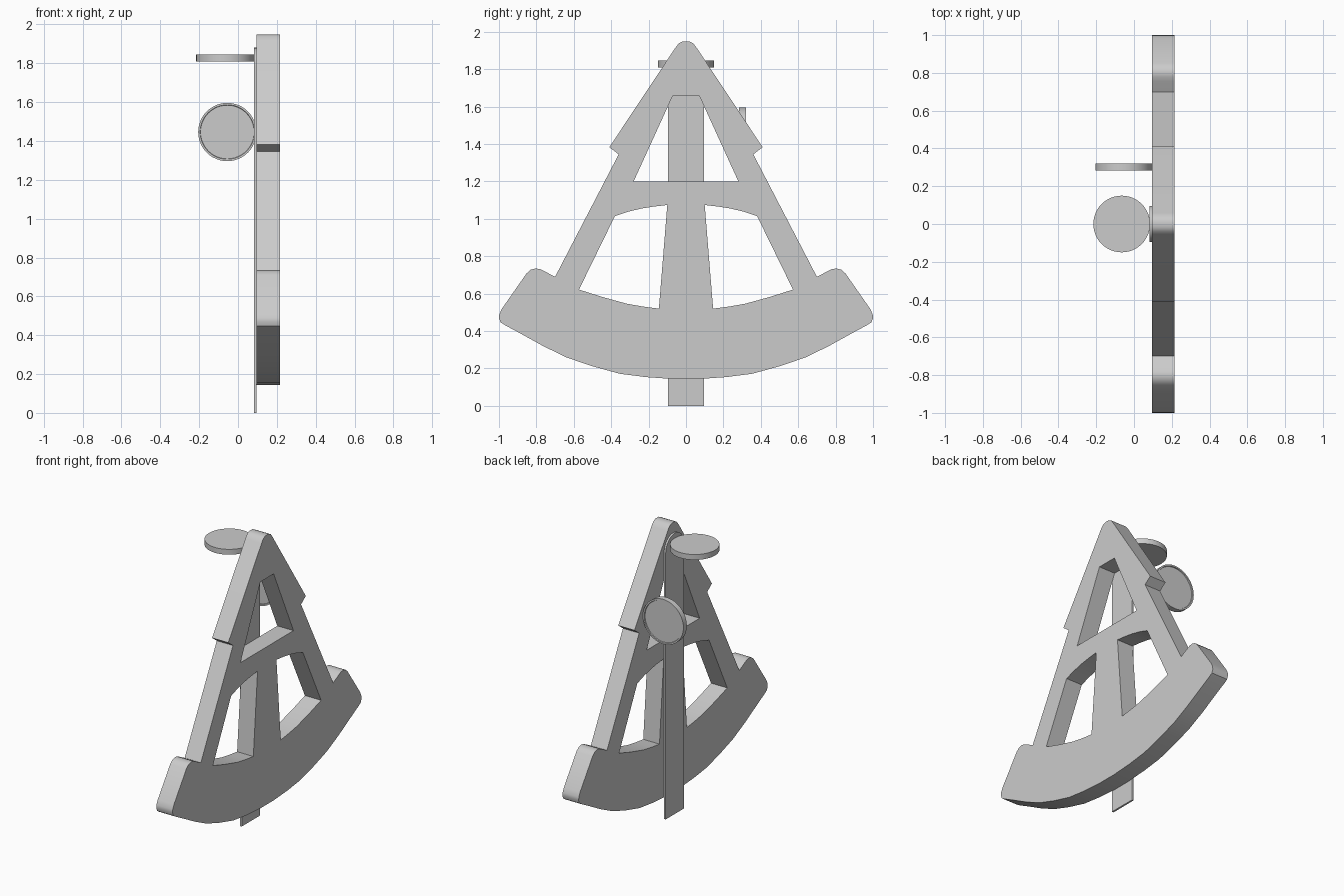
import bpy, bmesh, math
from mathutils import Matrix

if "Cube" in bpy.data.objects:
    bpy.data.objects.remove(bpy.data.objects["Cube"])

# Maps a flat drawing (u, v, depth) to world (y, z, x)
SIDE = Matrix(((0, 0, 1, 0), (1, 0, 0, 0), (0, 1, 0, 0), (0, 0, 0, 1)))


def finish(name, mesh):
    mesh.name = name
    ob = bpy.data.objects.new(name, mesh)
    bpy.context.collection.objects.link(ob)
    bpy.ops.object.select_all(action='DESELECT')
    ob.select_set(True)
    bpy.context.view_layer.objects.active = ob
    bpy.ops.object.shade_smooth_by_angle(angle=math.radians(35))
    return ob


def plate(name, loops, x0, x1):
    """Flat plate in the YZ plane: first loop is the outline, others are holes."""
    cu = bpy.data.curves.new(name + "_profile", 'CURVE')
    cu.dimensions = '2D'
    cu.fill_mode = 'BOTH'
    cu.extrude = (x1 - x0) / 2
    for pts in loops:
        sp = cu.splines.new('POLY')
        sp.points.add(len(pts) - 1)
        for p, (u, v) in zip(sp.points, pts):
            p.co = (u, v, 0, 1)
        sp.use_cyclic_u = True
    tmp = bpy.data.objects.new(name + "_tmp", cu)
    bpy.context.collection.objects.link(tmp)
    dg = bpy.context.evaluated_depsgraph_get()
    mesh = bpy.data.meshes.new_from_object(tmp.evaluated_get(dg))
    bpy.data.objects.remove(tmp)
    bpy.data.curves.remove(cu)
    mesh.transform(Matrix.Translation(((x0 + x1) / 2, 0, 0)) @ SIDE)
    bm = bmesh.new()
    bm.from_mesh(mesh)
    bmesh.ops.remove_doubles(bm, verts=bm.verts, dist=1e-5)
    bmesh.ops.recalc_face_normals(bm, faces=bm.faces)
    bm.to_mesh(mesh)
    bm.free()
    return finish(name, mesh)


def lathe(name, profile, matrix, n=48):
    """Closed disc turned around local Z from (radius, z) points."""
    bm = bmesh.new()
    rings = [[bm.verts.new((r * math.cos(2 * math.pi * i / n),
                            r * math.sin(2 * math.pi * i / n), z))
              for i in range(n)] for r, z in profile]
    for a, b in zip(rings, rings[1:]):
        for i in range(n):
            j = (i + 1) % n
            bm.faces.new((a[i], a[j], b[j], b[i]))
    bm.faces.new(rings[0])
    bm.faces.new(rings[-1])
    bmesh.ops.recalc_face_normals(bm, faces=bm.faces)
    bm.transform(matrix)
    mesh = bpy.data.meshes.new(name)
    bm.to_mesh(mesh)
    bm.free()
    return finish(name, mesh)


def mirrored(pts):
    return [(-u, v) for u, v in reversed(pts)]


# Frame: half outline from apex to the scale arc, mirrored, with three windows
half = [(0.018, 1.948), (0.04, 1.937), (0.058, 1.913), (0.41, 1.383),
        (0.36, 1.345), (0.70, 0.69), (0.755, 0.719), (0.78, 0.731),
        (0.803, 0.735), (0.83, 0.728), (0.852, 0.709), (0.984, 0.52),
        (0.998, 0.49), (1.0, 0.47), (0.992, 0.447), (0.97, 0.433),
        (0.887, 0.388), (0.76, 0.318), (0.636, 0.258), (0.50, 0.212),
        (0.355, 0.172), (0.215, 0.154), (0.07, 0.144)]
upper_window = [(-0.07, 1.66), (0.07, 1.66), (0.28, 1.2), (-0.28, 1.2)]
lower_window = [(0.10, 1.074), (0.17, 1.066), (0.24, 1.055), (0.31, 1.038),
                (0.38, 1.015), (0.572, 0.622), (0.45, 0.583),
                (0.315, 0.546), (0.23, 0.531), (0.145, 0.52)]
plate("frame", [half + mirrored(half), upper_window,
                lower_window, mirrored(lower_window)], 0.095, 0.215)

# Index arm: thin strip with a round top
arm = [(-0.096, 0), (0.096, 0)]
arm += [(0.096 * math.cos(math.pi * i / 16), 1.784 + 0.096 * math.sin(math.pi * i / 16))
        for i in range(17)]
plate("index_arm", [arm], 0.083, 0.095)

# Index mirror: plain horizontal disc
lathe("index_mirror", [(0.15, -0.018), (0.15, 0.018)],
      Matrix.Translation((-0.065, 0, 1.828)))

# Horizon glass: upright disc with a thin rim around each recessed face
lathe("horizon_glass",
      [(0.138, -0.012), (0.14, -0.018), (0.15, -0.018),
       (0.15, 0.018), (0.14, 0.018), (0.138, 0.012)],
      Matrix.Translation((-0.055, 0.302, 1.446)) @ Matrix.Rotation(math.pi / 2, 4, 'X'))
